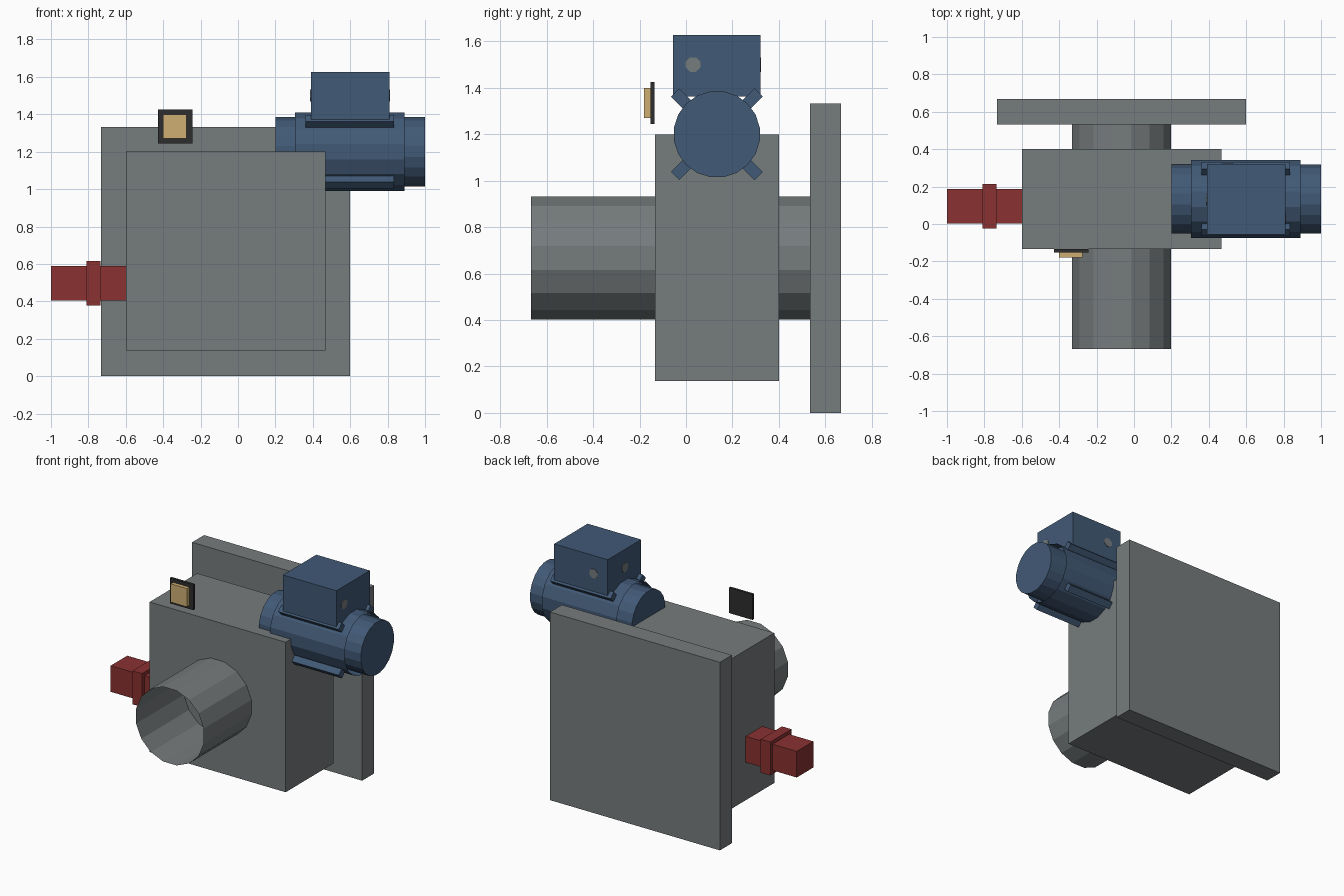
import bpy
import math
from mathutils import Matrix, Vector

if "Cube" in bpy.data.objects:
    bpy.data.objects.remove(bpy.data.objects["Cube"], do_unlink=True)


def material(name, rgb):
    m = bpy.data.materials.new(name)
    m.use_nodes = True
    m.diffuse_color = (*rgb, 1)
    m.node_tree.nodes["Principled BSDF"].inputs["Base Color"].default_value = (*rgb, 1)
    return m


grey = material("steel grey", (0.18, 0.2, 0.205))
blue = material("motor blue", (0.053, 0.1, 0.18))
red = material("valve red", (0.255, 0.031, 0.031))
tan = material("screen tan", (0.62, 0.43, 0.17))
black = material("casing black", (0.026, 0.026, 0.026))


def finish(name, mat):
    ob = bpy.context.object
    ob.name = ob.data.name = name
    ob.data.materials.append(mat)
    return ob


def box(name, mat, x, y, z):
    """Box from its (min, max) range on each axis."""
    spans = (x, y, z)
    bpy.ops.mesh.primitive_cube_add(size=1)
    ob = finish(name, mat)
    mid = Vector([(a + b) / 2 for a, b in spans])
    size = Vector([b - a for a, b in spans])
    ob.data.transform(Matrix.Translation(mid) @ Matrix.Diagonal((*size, 1)))
    return ob


def cylinder(name, mat, start, end, radius, sides, fill='NGON'):
    """Flat-sided cylinder between two points, with a flat side on each axis."""
    start, end = Vector(start), Vector(end)
    axis = end - start
    bpy.ops.mesh.primitive_cylinder_add(vertices=sides, radius=radius,
                                        depth=axis.length, end_fill_type=fill)
    ob = finish(name, mat)
    turn = axis.to_track_quat('Z', 'Y').to_matrix().to_4x4()
    ob.data.transform(Matrix.Translation((start + end) / 2) @ turn
                      @ Matrix.Rotation(math.pi / sides, 4, 'Z'))
    return ob


# Housing, mounting plate and open duct
box("housing", grey, (-0.6, 0.467), (-0.133, 0.4), (0.137, 1.2))
box("back_plate", grey, (-0.733, 0.6), (0.533, 0.667), (0, 1.333))
DUCT_X, DUCT_Z = -0.067, 0.667
for name, y0, y1 in (("front_duct", -0.667, -0.133), ("rear_duct", 0.4, 0.533)):
    cylinder(name, grey, (DUCT_X, y0, DUCT_Z), (DUCT_X, y1, DUCT_Z), 0.27, 16, 'NOTHING')

# Motor core inside an open-ended sleeve
MY, MZ = 0.133, 1.2
cylinder("motor_core", blue, (0.2, MY, MZ), (1, MY, MZ), 0.187, 20)
cylinder("motor_sleeve", blue, (0.305, MY, MZ), (0.89, MY, MZ), 0.213, 16, 'NOTHING')

# Diagonal cooling fins
for i in range(4):
    fin = box(f"motor_fin_{i + 1}", blue, (0.36, 0.835), (0.15, 0.254), (-0.025, 0.025))
    fin.data.transform(Matrix.Translation((0, MY, MZ))
                       @ Matrix.Rotation(math.radians(45 + 90 * i), 4, 'X'))

# Terminal box with cable entries
box("terminal_box", blue, (0.39, 0.81), (-0.055, 0.32), (1.363, 1.627))
entries = {"right": ((0.81, 0.03, 1.5), (1, 0, 0)),
           "left": ((0.39, 0.13, 1.5), (-1, 0, 0)),
           "rear": ((0.5, 0.32, 1.5), (0, 1, 0))}
for side, (spot, normal) in entries.items():
    spot = Vector(spot)
    cylinder(f"cable_entry_{side}", grey, spot, spot + 0.004 * Vector(normal), 0.034, 8)

# Side valve with square collar
box("valve_body", red, (-1, -0.6), (0.002, 0.188), (0.405, 0.59))
box("valve_collar", red, (-0.81, -0.735), (-0.025, 0.213), (0.378, 0.615))

# Gauge display
box("display_casing", black, (-0.427, -0.243), (-0.153, -0.135), (1.245, 1.425))
box("display_screen", tan, (-0.402, -0.275), (-0.18, -0.153), (1.27, 1.4))
